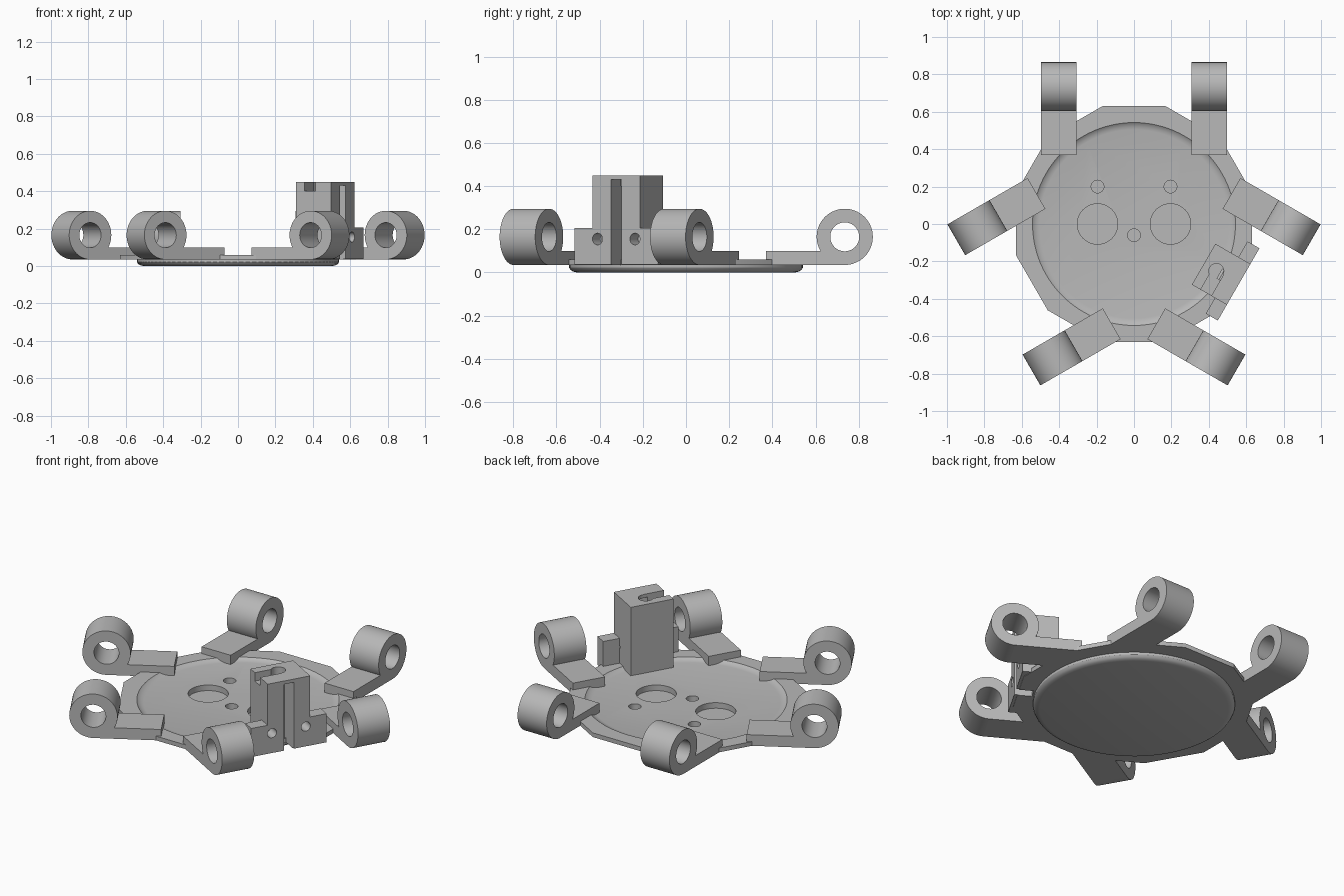
import bpy, bmesh, math
from mathutils import Matrix, Vector

if "Cube" in bpy.data.objects:
    bpy.data.objects.remove(bpy.data.objects["Cube"], do_unlink=True)

grey = bpy.data.materials.new("plain_grey")
grey.use_nodes = True
GREY = (0.48, 0.48, 0.48, 1)
grey.diffuse_color = GREY
grey.node_tree.nodes["Principled BSDF"].inputs["Base Color"].default_value = GREY


def finish(name, bm):
    bmesh.ops.recalc_face_normals(bm, faces=bm.faces)
    mesh = bpy.data.meshes.new(name)
    bm.to_mesh(mesh)
    bm.free()
    mesh.materials.append(grey)
    obj = bpy.data.objects.new(name, mesh)
    bpy.context.collection.objects.link(obj)
    return obj


def box(name, x, y, z):
    """Box from (low, high) ranges on each axis."""
    bm = bmesh.new()
    size = [b - a for a, b in (x, y, z)]
    mid = Vector([(a + b) / 2 for a, b in (x, y, z)])
    bmesh.ops.create_cube(bm, size=1, matrix=Matrix.Translation(mid) @ Matrix.Diagonal((*size, 1)))
    return finish(name, bm)


def cylinder(name, radius, length, centre, axis="Z", sides=64, turn=0):
    bm = bmesh.new()
    tilt = {"Z": Matrix(), "X": Matrix.Rotation(math.pi / 2, 4, "Y")}[axis]
    bmesh.ops.create_cone(bm, cap_ends=True, segments=sides, radius1=radius, radius2=radius,
                          depth=length,
                          matrix=Matrix.Translation(centre) @ tilt @ Matrix.Rotation(turn, 4, "Z"))
    return finish(name, bm)


def lathe(name, profile, sides=96):
    """Solid of revolution; the profile's ends are closed with flat caps."""
    bm = bmesh.new()
    rings = [[bm.verts.new((r * math.cos(k * math.tau / sides), r * math.sin(k * math.tau / sides), z))
              for k in range(sides)] for r, z in profile]
    for low, high in zip(rings, rings[1:]):
        for k in range(sides):
            j = (k + 1) % sides
            bm.faces.new((low[k], low[j], high[j], high[k]))
    bm.faces.new(rings[0])
    bm.faces.new(rings[-1])
    return finish(name, bm)


def combine(obj, tool, operation="DIFFERENCE"):
    mod = obj.modifiers.new("bool", "BOOLEAN")
    mod.object, mod.operation, mod.solver = tool, operation, "EXACT"
    graph = bpy.context.evaluated_depsgraph_get()
    mesh = bpy.data.meshes.new_from_object(obj.evaluated_get(graph))
    obj.modifiers.clear()
    obj.data = mesh
    bpy.data.objects.remove(tool, do_unlink=True)


def smooth(obj):
    bpy.ops.object.select_all(action="DESELECT")
    obj.select_set(True)
    bpy.context.view_layer.objects.active = obj
    bpy.ops.object.shade_smooth_by_angle(angle=math.radians(30))


# Twelve-sided base plate with a rounded belly and a shallow dish on top
base = cylinder("base_plate", 0.63 / math.cos(math.pi / 12), 0.025, (0, 0, 0.0475),
                sides=12, turn=math.pi / 12)
belly = lathe("belly", [(0.505, 0), (0.522, 0.004), (0.534, 0.011), (0.541, 0.022), (0.541, 0.045)])
combine(base, belly, "UNION")
dish = lathe("dish", [(0.505, 0.045), (0.52, 0.048), (0.535, 0.054), (0.545, 0.062), (0.545, 0.1)])
combine(base, dish)
for x, y, r in ((-0.195, 0, 0.108), (0.195, 0, 0.108), (-0.195, 0.2, 0.034),
                (0.195, 0.2, 0.034), (0, -0.06, 0.034)):
    combine(base, cylinder("hole", r, 0.1, (x, y, 0.062), sides=48))

# Six hinge arms: three pairs around the plate
for pair in range(3):
    for side in (-1, 1):
        cx = side * 0.402
        arm = box("hinge_arm", (cx - 0.095, cx + 0.095), (0.37, 0.735), (0.035, 0.1))
        combine(arm, cylinder("barrel", 0.13, 0.19, (cx, 0.735, 0.165), "X"), "UNION")
        combine(arm, cylinder("bore", 0.067, 0.3, (cx, 0.735, 0.165), "X"))
        arm.data.transform(Matrix.Rotation(pair * math.tau / 3, 4, "Z"))
        smooth(arm)
        arm.name = f"hinge_arm_{pair + 1}_{'left' if side > 0 else 'right'}"

# Tall bracket with two low ears, built along x and then turned to its corner
bracket = box("bracket", (0.43, 0.646), (-0.126, 0.126), (0.038, 0.45))
combine(bracket, box("ears", (0.572, 0.646), (-0.223, 0.223), (0.038, 0.207)), "UNION")
slot_range = ((0.53, 0.7), (-0.029, 0.029))
combine(bracket, box("slot", *slot_range, (0.02, 0.43)))
for side in (-1, 1):
    combine(bracket, cylinder("screw_hole", 0.027, 0.15, (0.645, side * 0.1, 0.155), "X", 32))
combine(bracket, cylinder("keyhole", 0.04, 0.1, (0.507, 0.002, 0.45), sides=32))
combine(bracket, box("key_slot", (0.484, 0.55), (-0.2, 0), (0.4, 0.5)))
turn = Matrix.Rotation(-math.pi / 6, 4, "Z")
bracket.data.transform(turn)

# The slot carries on through the plate's edge
notch = box("notch", (0.55, 0.7), slot_range[1], (0, 0.1))
notch.data.transform(turn)
combine(base, notch)
smooth(base)
smooth(bracket)
